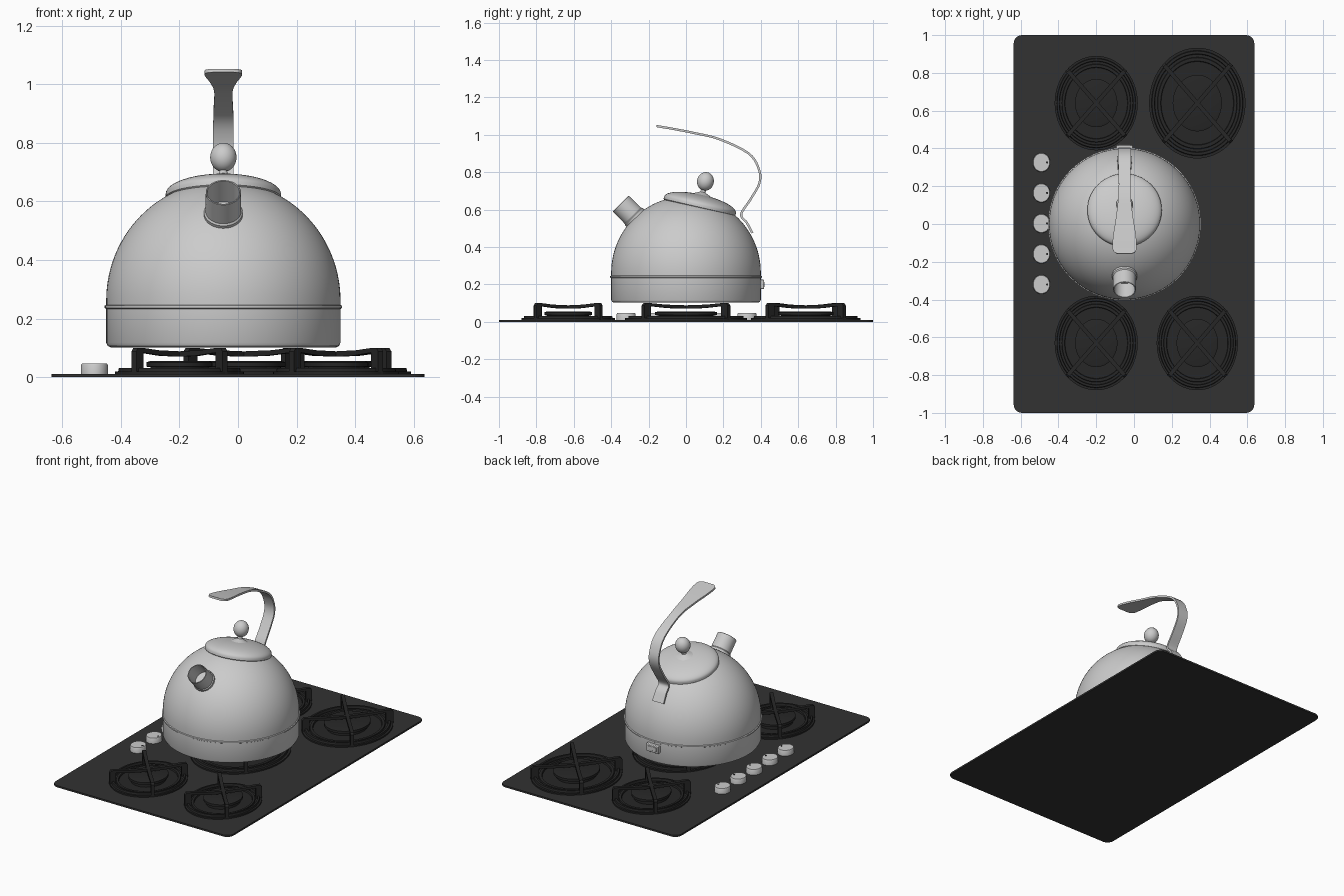
import bpy, bmesh, math
from mathutils import Vector, Matrix

if "Cube" in bpy.data.objects:
    bpy.data.objects.remove(bpy.data.objects["Cube"])


def material(name, v):
    m = bpy.data.materials.new(name)
    m.diffuse_color = (v, v, v, 1)
    m.use_nodes = True
    m.node_tree.nodes["Principled BSDF"].inputs["Base Color"].default_value = m.diffuse_color
    return m


GLASS = material("dark_glass", 0.032)
IRON = material("black_iron", 0.02)


def finish(name, bm, mat=None, matrix=None, bevel=0):
    bmesh.ops.recalc_face_normals(bm, faces=bm.faces)
    me = bpy.data.meshes.new(name)
    bm.to_mesh(me)
    bm.free()
    ob = bpy.data.objects.new(name, me)
    bpy.context.collection.objects.link(ob)
    if matrix:
        ob.matrix_world = matrix
    if mat:
        me.materials.append(mat)
    if bevel:
        b = ob.modifiers.new("bevel", 'BEVEL')
        b.width, b.segments = bevel, 2
    bpy.ops.object.select_all(action='DESELECT')
    bpy.context.view_layer.objects.active = ob
    ob.select_set(True)
    bpy.ops.object.shade_smooth_by_angle(angle=math.radians(35))
    return ob


def lathe(name, profile, sx=1, sy=1, seg=72, **kw):
    """Revolve (radius, z) points; the section may be stretched to an ellipse."""
    bm = bmesh.new()
    rings = []
    for r, z in profile:
        if r == 0:
            rings.append([bm.verts.new((0, 0, z))] * seg)
        else:
            rings.append([bm.verts.new((r * sx * math.cos(t), r * sy * math.sin(t), z))
                          for t in (2 * math.pi * i / seg for i in range(seg))])
    for a, b in zip(rings, rings[1:]):
        for i in range(seg):
            j = (i + 1) % seg
            bm.faces.new(list(dict.fromkeys((a[i], a[j], b[j], b[i]))))
    return finish(name, bm, **kw)


def prism(bm, pts, offset):
    """Extrude a flat outline by an offset vector."""
    f = bm.faces.new([bm.verts.new(p) for p in pts])
    ext = bmesh.ops.extrude_face_region(bm, geom=[f])
    bmesh.ops.translate(bm, vec=offset,
                        verts=[v for v in ext['geom'] if isinstance(v, bmesh.types.BMVert)])


def box(name, size, loc, **kw):
    bm = bmesh.new()
    bmesh.ops.create_cube(bm, size=1)
    bmesh.ops.scale(bm, vec=size, verts=bm.verts)
    return finish(name, bm, matrix=Matrix.Translation(loc), **kw)


# cooktop plate with rounded corners
bm = bmesh.new()
R = 0.045
outline = []
for q, (sx, sy) in enumerate(((1, 1), (-1, 1), (-1, -1), (1, -1))):
    for k in range(9):
        t = math.pi / 2 * (q + k / 8)
        outline.append((sx * (0.637 - R) + R * math.cos(t), sy * (1 - R) + R * math.sin(t), 0))
prism(bm, outline, Vector((0, 0, 0.011)))
finish("cooktop_plate", bm, mat=GLASS)

# burners: stepped dish, cap and crossed pan support
DISH = [(0, .055), (.46, .055), (.51, .051), (.51, .036), (.45, .034), (.45, .015),
        (.75, .015), (.76, .025), (.82, .025), (.83, .017), (.88, .017), (.89, .032),
        (.94, .032), (.95, .02), (1, .02), (1, .006)]
BAR = [(1, .01), (1, .088), (.96, .1), (.85, .1), (.5, .092), (0, .088),
       (0, .07), (.4, .073), (.84, .084), (.84, .01)]
BURNERS = [(-.20, .64, .22, .25), (.335, .64, .255, .293), (-.20, -.63, .22, .25),
           (.335, -.63, .215, .25), (.02, 0, .28, .325)]
for n, (cx, cy, rx, ry) in enumerate(BURNERS, 1):
    place = Matrix.Translation((cx, cy, 0))
    lathe(f"burner_{n}", DISH, rx, ry, mat=IRON, matrix=place)
    bm = bmesh.new()
    for k in range(4):
        t = math.pi / 4 + k * math.pi / 2
        d = Vector((rx * math.cos(t), ry * math.sin(t), 0))
        side = Vector((-d.y, d.x, 0)).normalized() * 0.011
        prism(bm, [d * r - side + Vector((0, 0, z)) for r, z in BAR], side * 2)
    finish(f"pan_support_{n}", bm, mat=IRON, matrix=place)

# control knobs with a small marker
for n in range(5):
    y = -0.32 + n * 0.1615
    lathe(f"control_knob_{n + 1}", [(0, .006), (1, .006), (1, .041), (.94, .046), (0, .046)],
          .046, .051, 40, matrix=Matrix.Translation((-.49, y, 0)))
    lathe(f"knob_marker_{n + 1}", [(0, .04), (1, .04), (1, .0475), (0, .0475)],
          .006, .006, 12, mat=IRON, matrix=Matrix.Translation((-.46, y, 0)))

# kettle body: straight band, lip and dome
KX = -0.05
dome = [(.4 * math.cos(t), .262 + .408 * math.sin(t))
        for t in (math.pi / 2 * i / 28 for i in range(28))]
lathe("kettle_body", [(0, .102), (.385, .102), (.395, .107), (.4, .118), (.4, .233),
                      (.405, .236), (.405, .244), (.4, .247)] + dome + [(0, .67)],
      seg=96, matrix=Matrix.Translation((KX, 0, 0)))

# tilted lid and its ball knob
lid = Matrix.Translation((KX, .073, .617)) @ Matrix.Rotation(math.radians(-13), 4, 'X')
cap = [(.197 * math.sin(a), .008 + .056 * math.cos(a) ** 1.0)
       for a in (math.pi / 2 * i / 14 for i in range(14, 0, -1))]
lathe("kettle_lid", [(.18, -.02), (.197, -.004)] + cap + [(0, .064)], matrix=lid)
stem = [(0, .055), (.052, .055), (.05, .062), (.03, .07), (.015, .078), (.012, .095)]
ball = [(.045 * math.cos(a), .137 + .05 * math.sin(a))
        for a in (math.radians(-72 + 9 * i) for i in range(18))]
lathe("lid_knob", stem + ball + [(0, .187)], seg=40, matrix=lid)

# open spout leaning forward at 45 degrees
lathe("spout", [(.066, -.04), (.066, .004), (.061, .01), (.06, .10), (.058, .102),
                (.055, .1), (.055, .0), (0, .0)], seg=48,
      matrix=Matrix.Translation((KX, -.277, .56)) @ Matrix.Rotation(math.radians(45), 4, 'X'))

# handle: strap swept along a side curve of (y, z, half width)
PATH = [(.355, .475, .04), (.325, .53, .038), (.295, .575, .036), (.345, .655, .035),
        (.392, .74, .035), (.39, .815, .035), (.335, .9, .034), (.18, .976, .031),
        (.05, 1.008, .043), (-.06, 1.03, .06), (-.125, 1.041, .064),
        (-.148, 1.045, .055), (-.158, 1.047, .036)]
P = [Vector(p) for p in PATH]
P = [2 * P[0] - P[1]] + P + [2 * P[-1] - P[-2]]
samples = []
for a, b, c, d in zip(P, P[1:], P[2:], P[3:]):
    for k in range(5):
        u = k / 5
        samples.append(.5 * (2 * b + (c - a) * u + (2 * a - 5 * b + 4 * c - d) * u * u
                             + (3 * b - a - 3 * c + d) * u ** 3))
samples.append(P[-2])
bm = bmesh.new()
loops = []
for i, s in enumerate(samples):
    e = samples[min(i + 1, len(samples) - 1)] - samples[max(i - 1, 0)]
    nrm = Vector((0, -e.y, e.x)).normalized() * .006
    mid = Vector((KX, s.x, s.y))
    w = Vector((s.z, 0, 0))
    loops.append([bm.verts.new(mid + q) for q in (w + nrm, -w + nrm, -w - nrm, w - nrm)])
for a, b in zip(loops, loops[1:]):
    for i in range(4):
        j = (i + 1) % 4
        bm.faces.new((a[i], a[j], b[j], b[i]))
bm.faces.new(loops[0])
bm.faces.new(loops[-1])
finish("handle", bm)

# blank plate on the back of the band
box("rear_plate", (.088, .03, .05), (KX, .402, .2), bevel=.004)
box("rear_plate_inset", (.06, .006, .026), (KX, .417, .2), bevel=.002)
